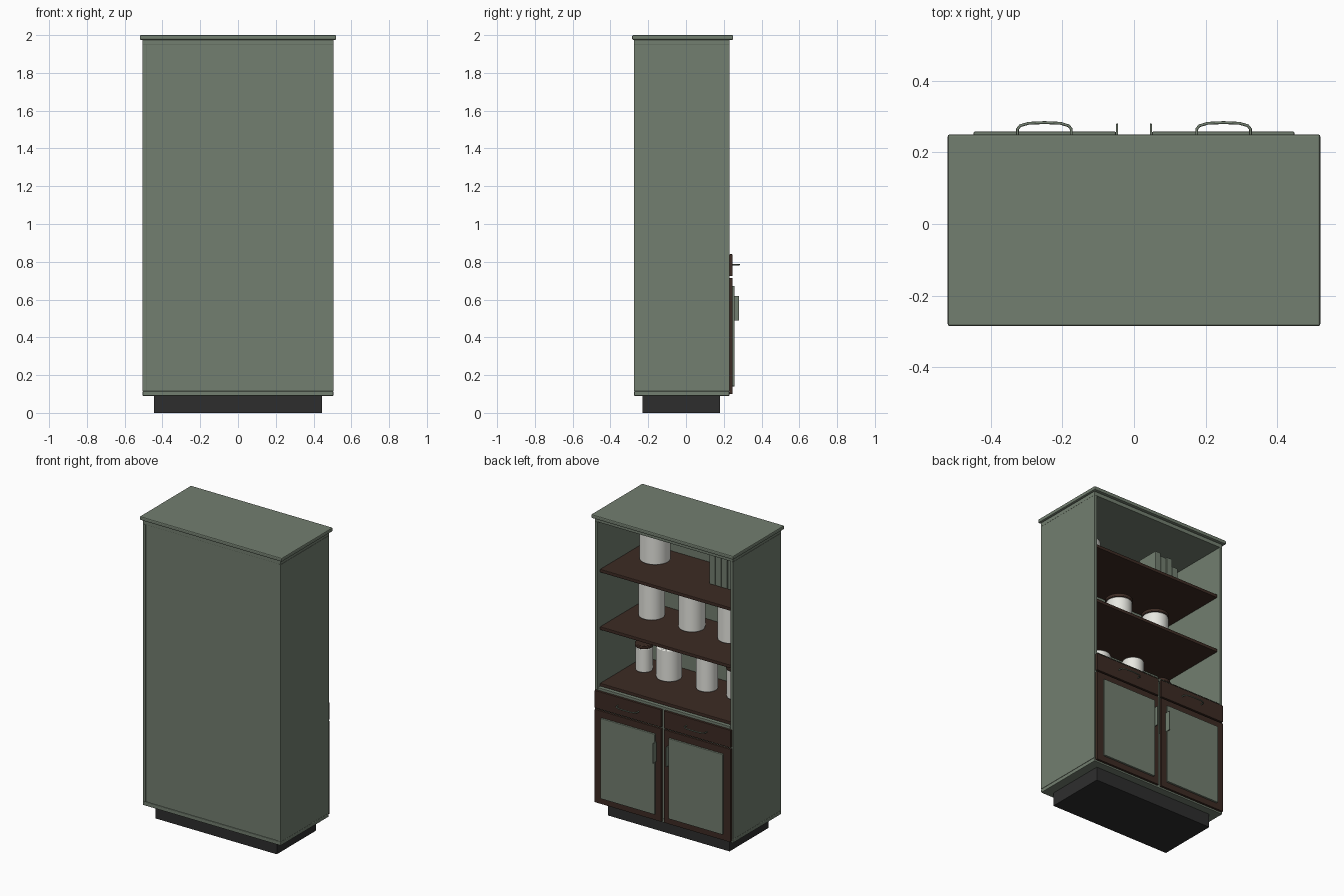
import bpy
from math import radians

if "Cube" in bpy.data.objects:
    bpy.data.objects.remove(bpy.data.objects["Cube"], do_unlink=True)


def material(name, r, g, b):
    m = bpy.data.materials.new(name)
    m.use_nodes = True
    m.diffuse_color = (r, g, b, 1)
    m.node_tree.nodes["Principled BSDF"].inputs["Base Color"].default_value = (r, g, b, 1)
    return m


GREEN = material("sage green", .17, .21, .16)
BROWN = material("dark walnut", .046, .024, .017)
BLACK = material("charcoal", .027, .027, .027)
WHITE = material("off white", .8, .8, .75)


def box(name, x, y, z, mat, bevel=.002):
    """Box from its (low, high) limits on each axis."""
    limits = (x, y, z)
    bpy.ops.mesh.primitive_cube_add(size=1, location=[(a + b) / 2 for a, b in limits])
    ob = bpy.context.object
    ob.name = name
    ob.scale = [b - a for a, b in limits]
    bpy.ops.object.transform_apply(location=False, rotation=False, scale=True)
    ob.data.materials.append(mat)
    mod = ob.modifiers.new("soft edge", "BEVEL")
    mod.width = bevel
    mod.segments = 2
    return ob


def cylinder(name, x, y, z, r, h, mat, bevel):
    bpy.ops.mesh.primitive_cylinder_add(vertices=40, radius=r, depth=h,
                                        location=(x, y, z + h / 2))
    ob = bpy.context.object
    ob.name = name
    ob.data.materials.append(mat)
    mod = ob.modifiers.new("round rim", "BEVEL")
    mod.width = bevel
    mod.segments = 2
    bpy.ops.object.shade_smooth_by_angle(angle=radians(40))
    return ob


def jar(x, z, r, h, lid):
    if lid:
        h -= .022
        cylinder("jar_lid", x, -.105, z + h, r + .004, .022, BROWN, .004)
    cylinder("jar", x, -.105, z, r, h, WHITE, .006)


# Carcass
box("plinth", (-.445, .445), (-.23, .18), (0, .092), BLACK)
box("bottom_board", (-.505, .505), (-.275, .23), (.09, .115), GREEN, .004)
box("top_rail", (-.505, .505), (-.275, .23), (1.95, 1.978), GREEN)
box("top_slab", (-.52, .52), (-.285, .25), (1.975, 2), GREEN, .006)
box("closed_panel", (-.485, .485), (-.27, -.255), (.115, 1.95), GREEN, .001)
for s, side in ((-1, "right"), (1, "left")):
    box(side + "_wall", sorted((s * .485, s * .505)), (-.275, .23), (.115, 1.95), GREEN, .001)
box("cupboard_top", (-.485, .485), (-.255, .23), (.835, .856), GREEN)
box("cupboard_divider", (-.012, .012), (-.255, .228), (.115, .835), GREEN)

# Shelves
LOW, MID, HIGH = .876, 1.25, 1.63
for z in (LOW, MID, HIGH):
    box("shelf", (-.485, .485), (-.255, .207), (z - .022, z), BROWN, .004)

# Doors, drawers and their handles
for s, side in ((-1, "right"), (1, "left")):
    span = sorted((s * .01, s * .497))
    box(side + "_door", span, (.23, .246), (.1, .715), BROWN)
    box(side + "_door_panel", sorted((s * .05, s * .448)), (.24, .258), (.14, .672), GREEN, .004)
    box(side + "_drawer", span, (.23, .246), (.724, .84), BROWN)
    box(side + "_door_handle", sorted((s * .044, s * .05)), (.244, .28), (.49, .62), GREEN, .001)

    curve = bpy.data.curves.new(side + "_drawer_handle", "CURVE")
    curve.dimensions = "3D"
    curve.bevel_depth = .004
    curve.bevel_resolution = 2
    path = [(-.075, .244), (-.075, .265), (-.068, .274), (-.045, .281), (0, .283)]
    path += [(-x, y) for x, y in reversed(path[:-1])]
    line = curve.splines.new("POLY")
    line.points.add(len(path) - 1)
    for p, (x, y) in zip(line.points, path):
        p.co = (s * .25 + x, y, .785, 1)
    curve.materials.append(GREEN)
    bpy.context.collection.objects.link(bpy.data.objects.new(curve.name, curve))

# Jars: x, radius, height, has lid
for x, r, h, lid in ((.38, .052, .18, True), (.197, .078, .21, False),
                     (-.08, .066, .27, False), (-.295, .058, .21, True)):
    jar(x, LOW, r, h, lid)
for x in (.325, .03, -.255):
    jar(x, MID, .08, .29, True)
jar(.3, HIGH, .094, .21, False)

# Books standing on the top shelf
for i, h in enumerate((.28, .26, .27, .22)):
    x = -.17 - .045 * i
    box("book", (x - .041, x), (-.15, 0), (HIGH, HIGH + h), GREEN)
